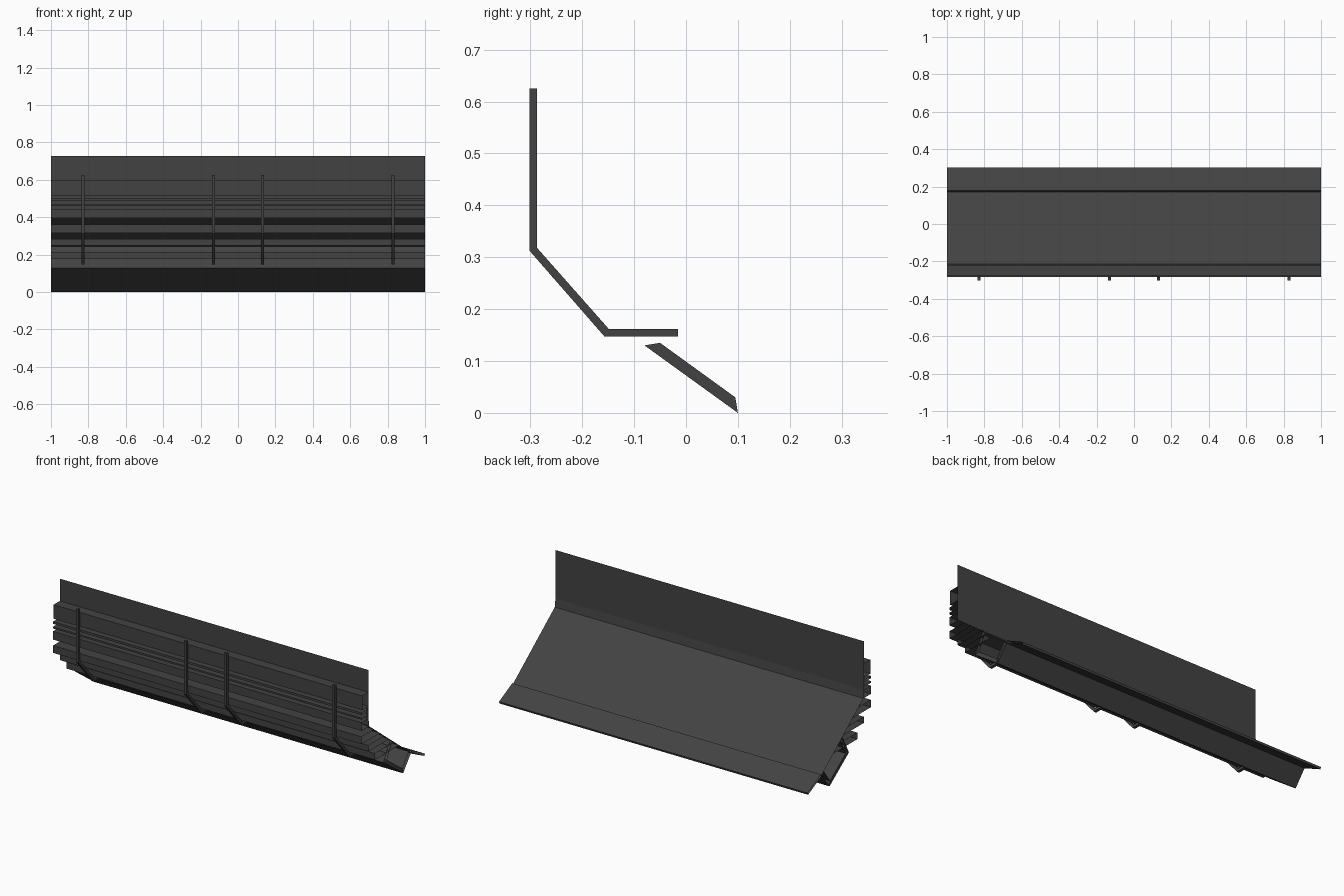
import bpy
import bmesh

cube = bpy.data.objects.get("Cube")
if cube:
    bpy.data.objects.remove(cube, do_unlink=True)

mat = bpy.data.materials.new("dark grey metal")
mat.use_nodes = True
grey = (0.055, 0.055, 0.055, 1)
mat.diffuse_color = grey
mat.node_tree.nodes["Principled BSDF"].inputs["Base Color"].default_value = grey


def extrude(name, profile, x=0, half=1, closed=True, caps=False):
    """Sweep a (y, z) profile along x, with optional end caps."""
    bm = bmesh.new()
    left, right = [[bm.verts.new((x + s * half, y, z)) for y, z in profile] for s in (-1, 1)]
    n = len(profile)
    for i in range(n if closed else n - 1):
        j = (i + 1) % n
        bm.faces.new((left[i], left[j], right[j], right[i]))
    if caps:
        bm.faces.new(left)
        bm.faces.new(right)
    bmesh.ops.recalc_face_normals(bm, faces=bm.faces)
    mesh = bpy.data.meshes.new(name)
    bm.to_mesh(mesh)
    bm.free()
    mesh.materials.append(mat)
    obj = bpy.data.objects.new(name, mesh)
    bpy.context.collection.objects.link(obj)
    return obj


def panel_y(z):
    """Depth of the main panel at a height."""
    return -0.22 + max(0, 0.40 - z) * 1.28


# Main folded sheet: upright front and sloping tray
extrude("main_panel", [(-0.22, 0.727), (-0.22, 0.40), (0.172, 0.094)], closed=False)

# Lip along the rear edge
extrude("rear_lip", [(0.172, 0.088), (0.18, 0.1), (0.302, 0.038), (0.298, 0.026)])

# Channel under the tray: capped floor and two open-ended walls
extrude("channel_floor", [(-0.08, 0.13), (-0.05, 0.135), (0.095, 0.03), (0.1, 0)], caps=True)
extrude("channel_front_wall", [(-0.08, 0.13), (-0.05, 0.135), (0, 0.228), (-0.02, 0.243)])
extrude("channel_rear_wall", [(0.1, 0), (0.095, 0.03), (0.152, 0.108), (0.172, 0.09)])

# Horizontal hollow rails on the front: front depth, bottom, top
rails = {
    "top_rail": (-0.278, 0.515, 0.597),
    "upper_thin_rail": (-0.284, 0.487, 0.50),
    "lower_thin_rail": (-0.284, 0.46, 0.47),
    "upper_rail": (-0.284, 0.395, 0.443),
    "middle_rail": (-0.284, 0.317, 0.36),
    "lower_rail": (-0.22, 0.25, 0.285),
    "bottom_rail": (-0.16, 0.178, 0.215),
}
for name, (y, low, high) in rails.items():
    extrude(name, [(y, low), (y, high), (panel_y(high), high), (panel_y(low), low)])

# Bent support straps
strap = [(-0.302, 0.625), (-0.302, 0.313), (-0.157, 0.147), (-0.015, 0.147),
         (-0.015, 0.162), (-0.149, 0.162), (-0.287, 0.318), (-0.287, 0.625)]
for side, sign in (("right", -1), ("left", 1)):
    for place, x in (("outer", 0.83), ("inner", 0.13)):
        extrude(f"{side}_{place}_strap", strap, x=sign * x, half=0.008, caps=True)
